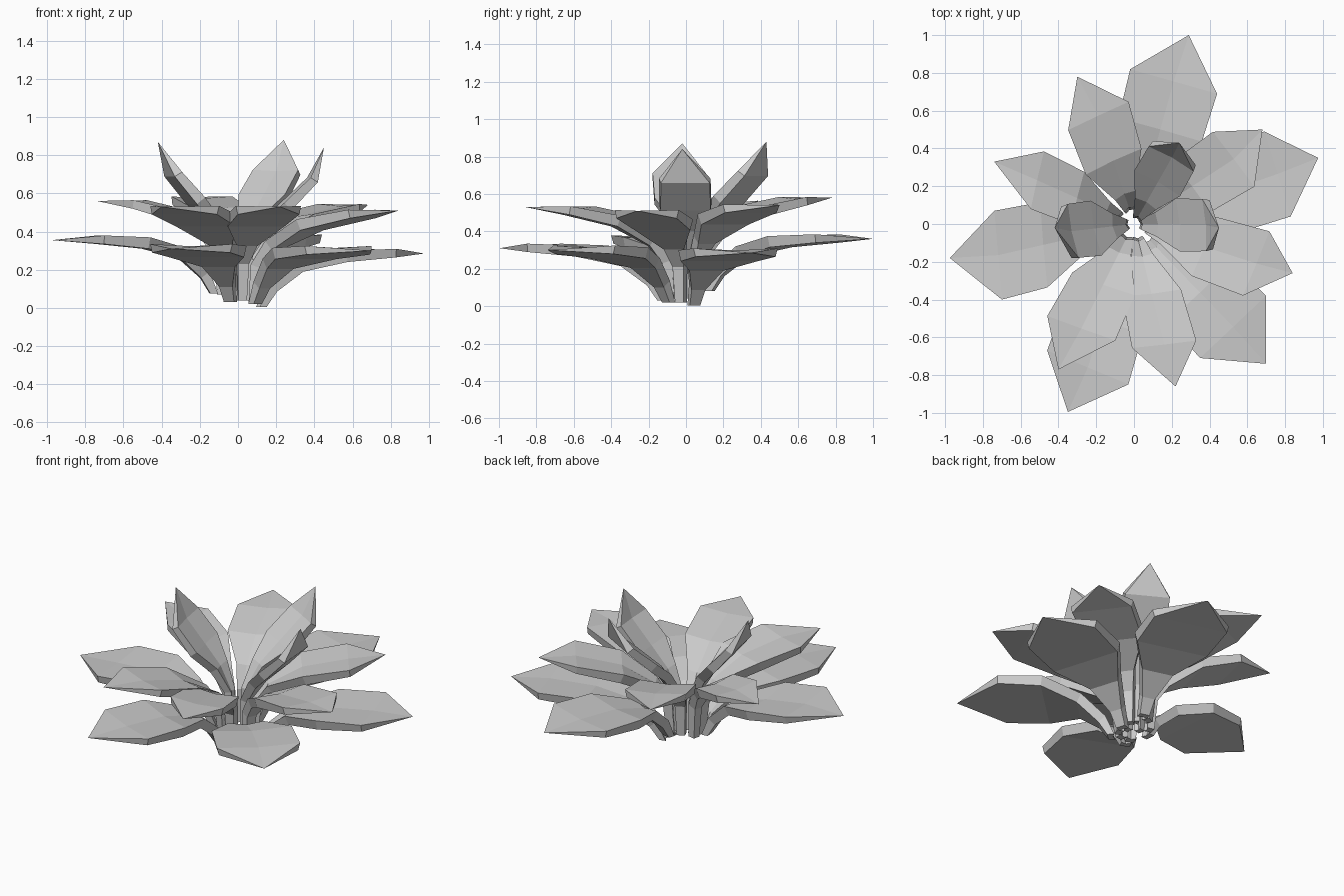
import bpy, bmesh
from mathutils import Vector

if "Cube" in bpy.data.objects:
    bpy.data.objects.remove(bpy.data.objects["Cube"])

# Per tier: stem radius, leaf height, shoulder drop below the tip, and sections
# (outward fraction, height fraction, width fraction, thickness)
TIERS = {
    "lower": (0.13, 0.28, -0.002, [(0, 0, .13, .045), (.08, .35, .17, .055),
              (.28, .75, .42, .06), (.60, .94, .96, .06), (1, 1, 1, .045)]),
    "middle": (0.09, 0.49, 0.018, [(0, 0, .14, .045), (.03, .42, .18, .055),
               (.17, .65, .33, .06), (.52, .88, .92, .06), (1, 1, 1, .045)]),
    "upper": (0.045, 0.80, 0.17, [(0, 0, .14, .04), (.03, .38, .18, .045),
              (.27, .60, .45, .055), (.60, .78, .97, .055), (1, 1, .95, .045)]),
}

# Tip x, y, z, then left and right shoulder x, y
LEAVES = {
    "lower": [(.29, 1, .36, -.02, .82, .44, .69),
              (.975, .35, .285, .69, .49, .83, .04),
              (.70, -.74, .30, .70, -.38, .35, -.71),
              (-.35, -.995, .31, -.03, -.85, -.46, -.67),
              (-.975, -.18, .355, -.70, -.40, -.74, .07)],
    "middle": [(-.30, .78, .58, -.35, .50, -.03, .65),
               (-.74, .33, .56, -.55, .08, -.48, .385),
               (-.40, -.77, .53, -.10, -.62, -.46, -.49),
               (.22, -.86, .53, .33, -.62, -.01, -.66),
               (.84, -.26, .51, .72, -.04, .58, -.38),
               (.68, .50, .54, .42, .49, .64, .20)],
    "upper": [(.24, .43, .88, .08, .43, .33, .29),
              (-.42, -.02, .87, -.31, -.19, -.37, .11),
              (.45, -.02, .84, .38, .14, .40, -.15)],
}


def make_leaf(name, tier, leaf):
    radius, height, drop, sections = TIERS[tier]
    tip = Vector(leaf[:3])
    left, right = Vector((*leaf[3:5], 0)), Vector((*leaf[5:7], 0))
    width, side = (right - left).length, (right - left).normalized()
    shoulder = (left + right) / 2
    base = shoulder.normalized() * radius
    base.z = max(tip.z - height, 0)
    shoulder.z = tip.z - drop
    path = []
    for f, g, _, _ in sections:
        p = base.lerp(shoulder, f)
        p.z = base.z + (shoulder.z - base.z) * g
        path.append(p)
    path.append(tip)

    # Fleshy blade: slightly channelled top, flat underside
    bm = bmesh.new()
    rings = []
    for i, (_, _, wf, th) in enumerate(sections):
        tangent = (path[i + 1] - path[max(i - 1, 0)]).normalized()
        up = side.cross(tangent).normalized()
        w = side * (width * wf / 2)
        if i == 0:
            up.z = 0
        top, bot = up * th / 2, -up * th / 2
        pts = [path[i] - w + top, path[i] + top * .5, path[i] + w + top,
               path[i] + w * .95 + bot, path[i] - w * .95 + bot]
        rings.append([bm.verts.new(p) for p in pts])
    for a, b in zip(rings, rings[1:]):
        for k in range(5):
            n = (k + 1) % 5
            bm.faces.new((a[k], a[n], b[n], b[k]))
    point = bm.verts.new(tip)
    for k in range(5):
        bm.faces.new((rings[-1][k], rings[-1][(k + 1) % 5], point))
    bm.faces.new(rings[0])
    bmesh.ops.recalc_face_normals(bm, faces=bm.faces)
    mesh = bpy.data.meshes.new(name)
    bm.to_mesh(mesh)
    bm.free()
    bpy.context.collection.objects.link(bpy.data.objects.new(name, mesh))


# Three whorls of leaves
for tier, leaves in LEAVES.items():
    for n, leaf in enumerate(leaves, 1):
        make_leaf(f"{tier}_leaf_{n}", tier, leaf)
